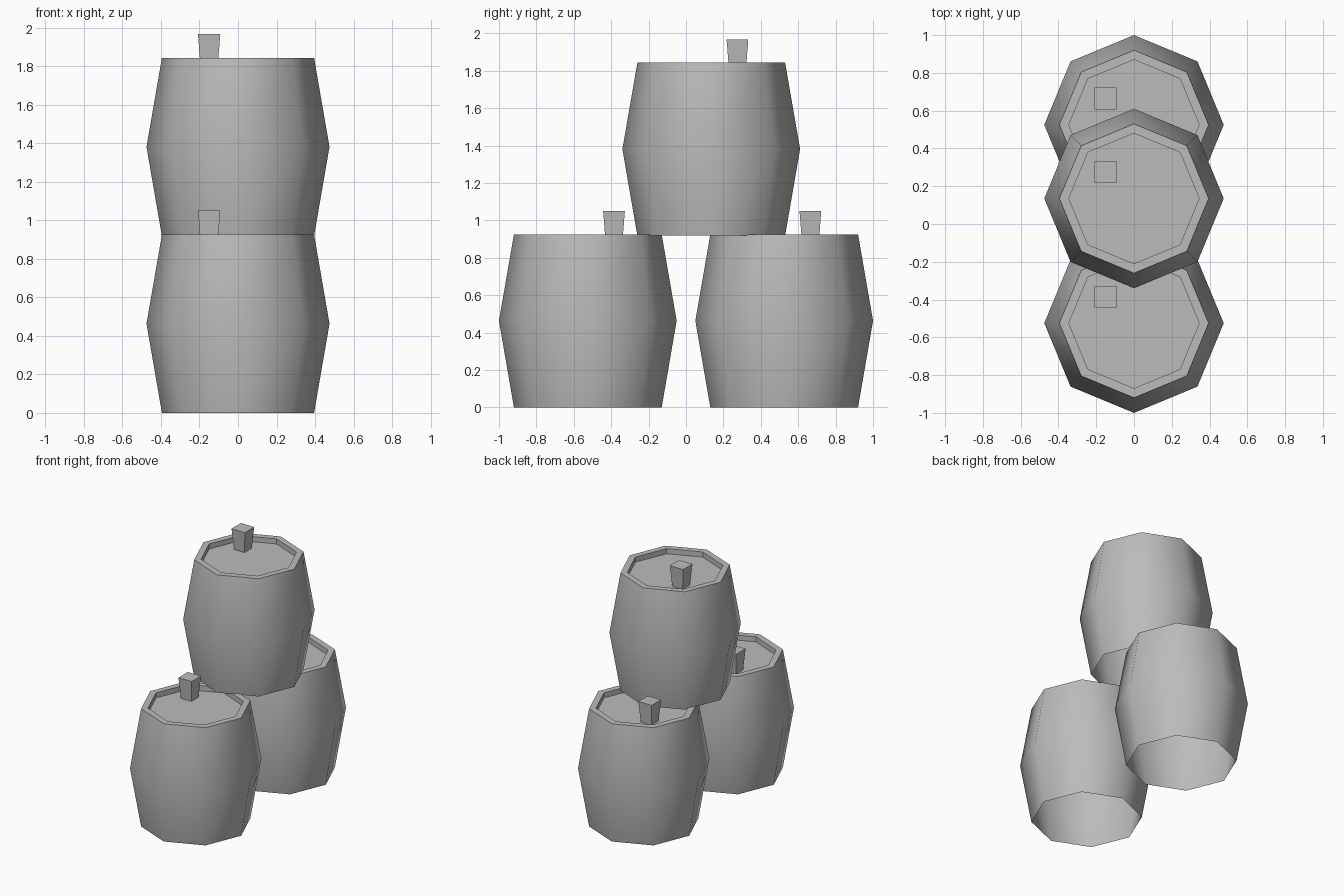
import bpy, bmesh
from math import pi, cos, sin

cube = bpy.data.objects.get("Cube")
if cube:
    bpy.data.objects.remove(cube, do_unlink=True)

grey = bpy.data.materials.new("plain grey")
grey.use_nodes = True
colour = (0.5, 0.5, 0.5, 1)
grey.diffuse_color = colour
grey.node_tree.nodes["Principled BSDF"].inputs["Base Color"].default_value = colour

SIDES = 8
LID_Z = 0.885


def finish(name, bm, location):
    mesh = bpy.data.meshes.new(name)
    bm.to_mesh(mesh)
    bm.free()
    mesh.materials.append(grey)
    obj = bpy.data.objects.new(name, mesh)
    obj.location = location
    bpy.context.collection.objects.link(obj)
    return obj


def barrel(name, location):
    # Bulging staves, flat rim and recessed lid; the underside is open
    profile = [(0.395, 0), (0.475, 0.463), (0.395, 0.925), (0.345, 0.925), (0.345, LID_Z)]
    bm = bmesh.new()
    rings = [[bm.verts.new((r * cos(2 * pi * i / SIDES), r * sin(2 * pi * i / SIDES), z))
              for i in range(SIDES)] for r, z in profile]
    for level, (low, high) in enumerate(zip(rings, rings[1:])):
        for i in range(SIDES):
            j = (i + 1) % SIDES
            face = bm.faces.new((low[i], low[j], high[j], high[i]))
            face.smooth = level < 2  # only the staves are smooth
    bm.faces.new(rings[-1])
    return finish(name, bm, location)


def bung(name, location):
    # Square plug, wider at the top, standing on the lid
    bm = bmesh.new()
    bmesh.ops.create_cube(bm, size=1)
    for v in bm.verts:
        top = v.co.z > 0
        half = 0.058 if top else 0.045
        v.co.x = -0.15 + (half if v.co.x > 0 else -half)
        v.co.y = 0.14 + (half if v.co.y > 0 else -half)
        v.co.z = 1.05 if top else LID_Z
    return finish(name, bm, location)


# Two barrels on the ground and one stacked across them
places = {"front": (0, -0.525, 0), "back": (0, 0.525, 0), "top": (0, 0.135, 0.918)}
for label, place in places.items():
    barrel(label + "_barrel", place)
    bung(label + "_bung", place)
